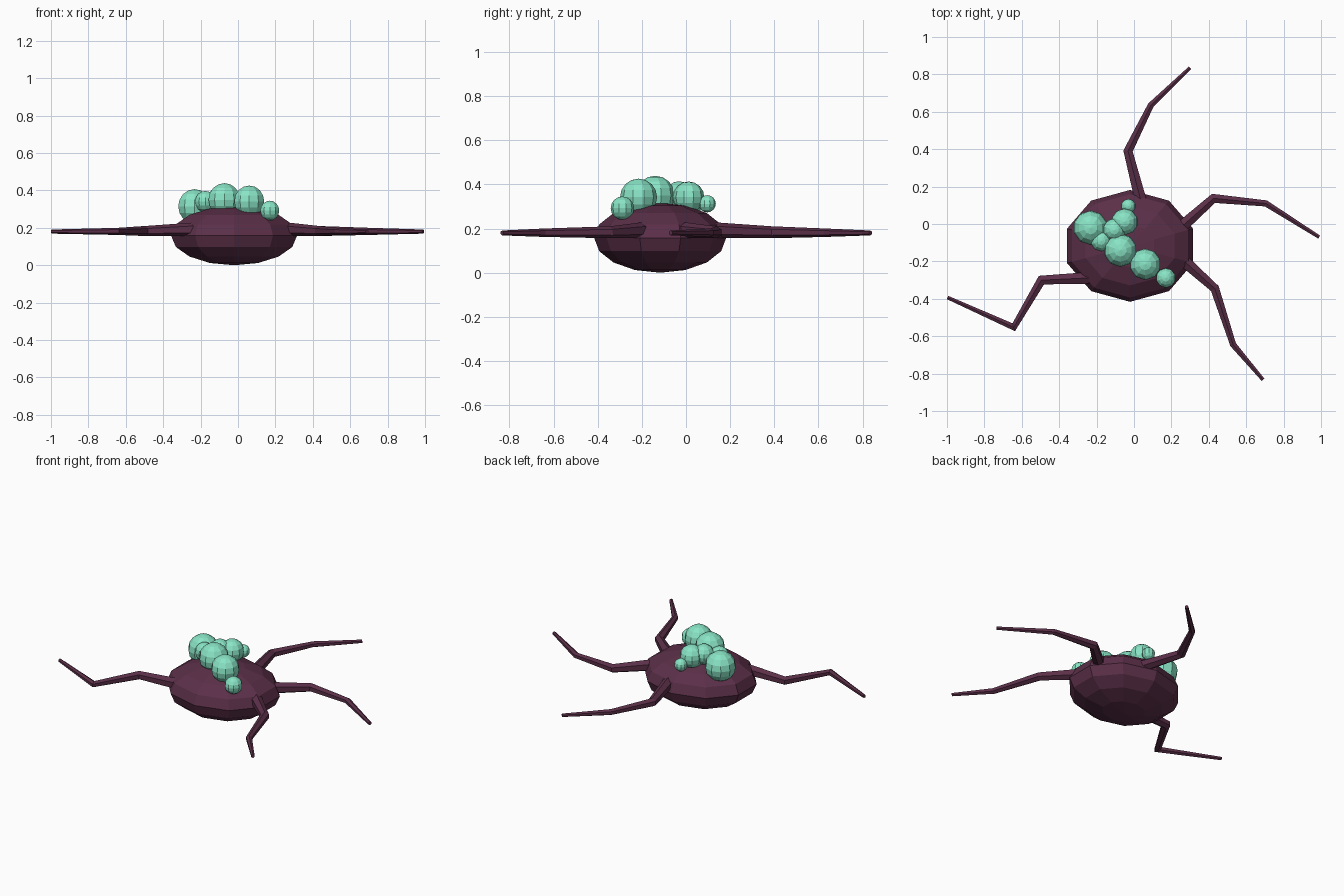
import bpy, bmesh, math
from mathutils import Vector, Matrix

if "Cube" in bpy.data.objects:
    bpy.data.objects.remove(bpy.data.objects["Cube"])


def material(name, rgb):
    m = bpy.data.materials.new(name)
    m.diffuse_color = (*rgb, 1)
    m.use_nodes = True
    m.node_tree.nodes["Principled BSDF"].inputs["Base Color"].default_value = m.diffuse_color
    return m


PLUM = material("plum", (0.105, 0.029, 0.066))
MINT = material("mint", (0.25, 0.78, 0.56))


def make_object(name, bm, mat):
    bmesh.ops.recalc_face_normals(bm, faces=bm.faces)
    mesh = bpy.data.meshes.new(name)
    bm.to_mesh(mesh)
    bm.free()
    mesh.materials.append(mat)
    ob = bpy.data.objects.new(name, mesh)
    bpy.context.collection.objects.link(ob)
    return ob


def ball(name, centre, radii, segments, rings, mat):
    bm = bmesh.new()
    bmesh.ops.create_uvsphere(
        bm, u_segments=segments, v_segments=rings, radius=1,
        matrix=Matrix.Translation(centre) @ Matrix.Diagonal((*radii, 1)))
    return make_object(name, bm, mat)


def leg(name, points, radii, sides=6):
    # tapered tube with mitred joints, ridge upwards
    bm = bmesh.new()
    pts = [Vector(p) for p in points]
    rings = []
    for i, p in enumerate(pts):
        before = (p - pts[i - 1]).normalized() if i else None
        after = (pts[i + 1] - p).normalized() if i < len(pts) - 1 else None
        d = ((before or after) + (after or before)).normalized()
        side = d.cross(Vector((0, 0, 1))).normalized()
        up = side.cross(d).normalized()
        stretch = 1 / max(0.6, d.dot(after or before))
        ring = []
        for k in range(sides):
            a = math.tau * k / sides
            offset = up * math.cos(a) + side * math.sin(a) * stretch
            ring.append(bm.verts.new(p + offset * radii[i]))
        rings.append(ring)
    for r0, r1 in zip(rings, rings[1:]):
        for k in range(sides):
            n = (k + 1) % sides
            bm.faces.new((r0[k], r0[n], r1[n], r1[k]))
    bm.faces.new(rings[0])
    bm.faces.new(rings[-1])
    return make_object(name, bm, PLUM)


# Body
ball("body", (-0.021, -0.117, 0.158), (0.354, 0.299, 0.158), 10, 8, PLUM)

# Legs, from the body outwards
LEGS = {
    "back_leg": [(0.035, 0.13), (-0.032, 0.39), (0.09, 0.635), (0.30, 0.835)],
    "right_back_leg": [(0.265, -0.005), (0.425, 0.137), (0.705, 0.11), (0.99, -0.07)],
    "right_front_leg": [(0.27, -0.20), (0.432, -0.345), (0.53, -0.645), (0.69, -0.833)],
    "left_front_leg": [(-0.24, -0.288), (-0.495, -0.30), (-0.643, -0.552), (-0.997, -0.393)],
}
HEIGHTS = (0.192, 0.183, 0.181, 0.18)
RADII = (0.036, 0.027, 0.019, 0.011)
for name, path in LEGS.items():
    leg(name, [(x, y, z) for (x, y), z in zip(path, HEIGHTS)], RADII)

# Cluster of bubbles on the back
BUBBLES = [
    (-0.232, -0.02, 0.315, 0.092), (-0.175, -0.09, 0.34, 0.057),
    (-0.073, -0.14, 0.35, 0.089), (0.06, -0.215, 0.342, 0.084),
    (0.17, -0.288, 0.292, 0.053), (-0.05, 0.012, 0.342, 0.071),
    (-0.03, 0.096, 0.312, 0.039), (-0.105, -0.032, 0.352, 0.062),
]
for i, (x, y, z, r) in enumerate(BUBBLES, 1):
    ball(f"bubble_{i}", (x, y, z), (r, r, r), 10, 8, MINT)
